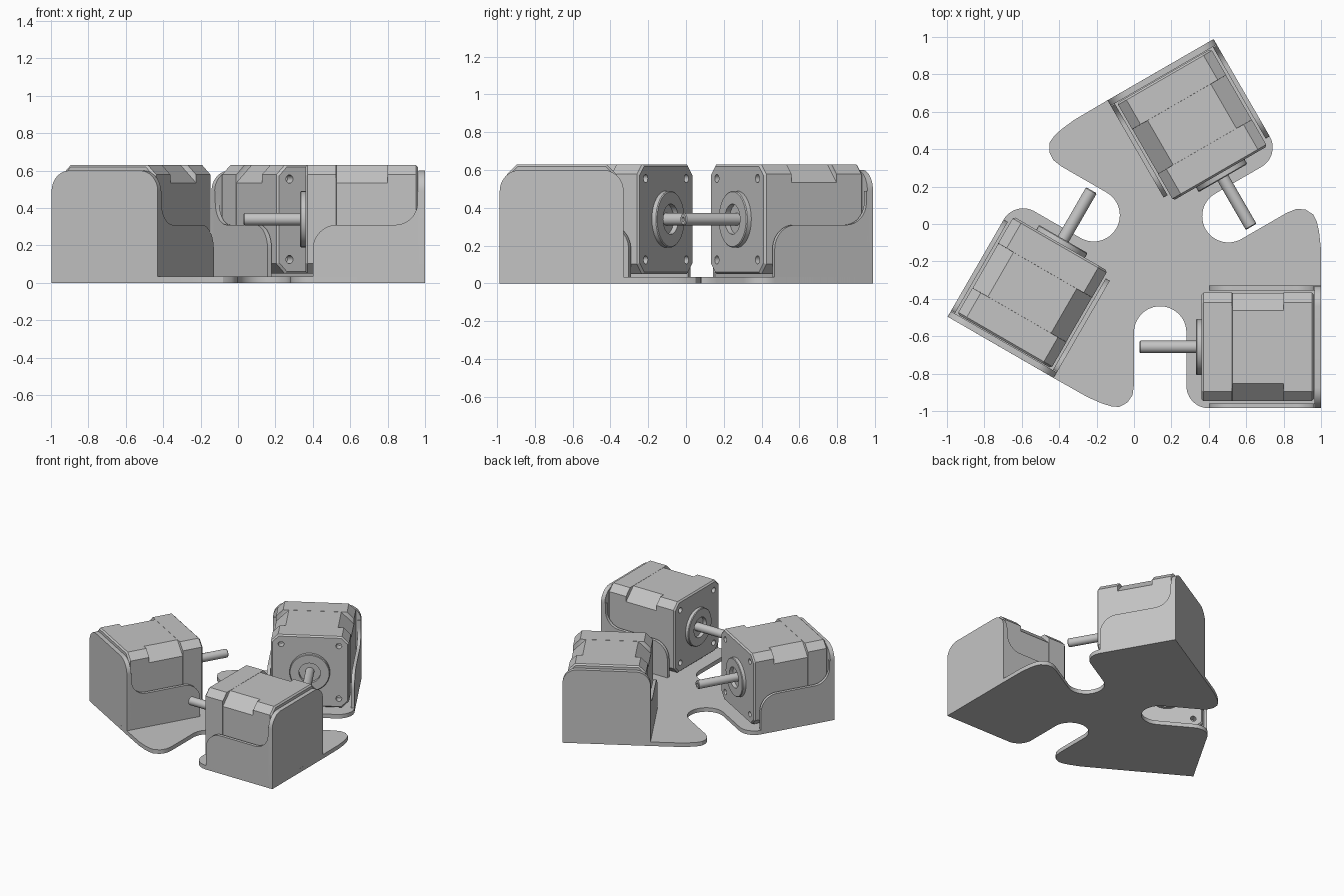
import bpy, bmesh
from math import cos, sin, radians, pi
from mathutils import Matrix, Vector

if "Cube" in bpy.data.objects:
    bpy.data.objects.remove(bpy.data.objects["Cube"], do_unlink=True)

grey = bpy.data.materials.new("plain_grey")
grey.use_nodes = True
COLOUR = (0.55, 0.55, 0.55, 1)
grey.diffuse_color = COLOUR
grey.node_tree.nodes["Principled BSDF"].inputs["Base Color"].default_value = COLOUR

HUB = Vector((0.143, -0.164, 0))   # centre of the threefold symmetry
AXIS_Y, AXIS_Z = -0.657, 0.34      # shaft line of the first motor


def turn(i):
    return (Matrix.Translation(HUB) @ Matrix.Rotation(radians(120 * i), 4, 'Z')
            @ Matrix.Translation(-HUB))


def arc(cx, cy, r, a0, a1, n=12):
    return [(cx + r * cos(radians(a0 + (a1 - a0) * k / n)),
             cy + r * sin(radians(a0 + (a1 - a0) * k / n))) for k in range(n + 1)]


def finish(name, bm):
    bmesh.ops.recalc_face_normals(bm, faces=bm.faces)
    mesh = bpy.data.meshes.new(name)
    bm.to_mesh(mesh)
    bm.free()
    mesh.materials.append(grey)
    ob = bpy.data.objects.new(name, mesh)
    bpy.context.collection.objects.link(ob)
    return ob


def smooth(ob):
    bpy.ops.object.select_all(action='DESELECT')
    ob.select_set(True)
    bpy.context.view_layer.objects.active = ob
    bpy.ops.object.shade_smooth_by_angle(angle=radians(30))


def prism(bm, points, place, offset):
    face = bm.faces.new([bm.verts.new(place(a, b)) for a, b in points])
    new = bmesh.ops.extrude_face_region(bm, geom=[face])["geom"]
    bmesh.ops.translate(bm, vec=offset,
                        verts=[v for v in new if isinstance(v, bmesh.types.BMVert)])


def loft(bm, rings, close=False):
    rings = [[bm.verts.new(p) for p in ring] for ring in rings]
    pairs = list(zip(rings, rings[1:]))
    if close:
        pairs.append((rings[-1], rings[0]))
    else:
        bm.faces.new(rings[0])
        bm.faces.new(rings[-1])
    for r, s in pairs:
        for k in range(len(r)):
            j = (k + 1) % len(r)
            bm.faces.new((r[k], r[j], s[j], s[k]))


def lathe(bm, profile, sides, y=AXIS_Y, z=AXIS_Z, close=False):
    loft(bm, [[(x, y + r * cos(2 * pi * k / sides), z + r * sin(2 * pi * k / sides))
               for k in range(sides)] for x, r in profile], close)


# Base plate: one third of the outline, repeated around the hub
third = [(-0.43, -0.823), (-0.25, -0.925), (-0.17, -0.96), (-0.12, -0.975),
         (-0.08, -0.978), (-0.035, -0.955), (-0.008, -0.915), (0, -0.86)]
third += arc(0.14, -0.58, 0.14, 180, 0, 24)
third += arc(0.40, -0.865, 0.12, 180, 270)
third += [(1, -0.985)]
outline = []
for i in range(3):
    outline += [(turn(i) @ Vector((x, y, 0)))[:2] for x, y in third]
bm = bmesh.new()
prism(bm, outline, lambda a, b: (a, b, 0), (0, 0, 0.033))
smooth(finish("base_plate", bm))

parts = []

# Bracket back wall with rounded top corners
bm = bmesh.new()
back = [(-0.985, 0)] + arc(-0.875, 0.49, 0.11, 180, 90)
back += arc(-0.44, 0.49, 0.11, 90, 0) + [(-0.33, 0)]
prism(bm, back, lambda a, b: (0.966, a, b), (0.034, 0, 0))
parts.append(finish("bracket_back", bm))

# Bracket side walls with a swept front edge
side = [(0.4, 0)] + arc(0.53, 0.18, 0.13, 180, 90)
side += arc(0.84, 0.43, 0.12, 270, 360) + [(0.96, 0.49), (0.98, 0.49), (0.98, 0)]
bm = bmesh.new()
for y in (-0.985, -0.355):
    prism(bm, side, lambda a, b: (a, y, b), (0, 0.025, 0))
parts.append(finish("bracket_sides", bm))

# Motor body: two end caps and a deeper chamfered middle
def octagon(x, h, c):
    pts = [(h, c - h), (h, h - c), (h - c, h), (c - h, h),
           (-h, h - c), (-h, c - h), (c - h, -h), (h - c, -h)]
    return [(x, AXIS_Y + a, AXIS_Z + b) for a, b in pts]

bm = bmesh.new()
loft(bm, [octagon(*s) for s in (
    (0.36, 0.279, 0.047), (0.371, 0.29, 0.052), (0.525, 0.29, 0.052),
    (0.5255, 0.289, 0.094), (0.7995, 0.289, 0.094), (0.80, 0.29, 0.052),
    (0.951, 0.29, 0.052), (0.962, 0.279, 0.047))])
body = finish("motor_body", bm)

# Screw holes in the motor face
bm = bmesh.new()
for dy in (-0.215, 0.215):
    for dz in (-0.215, 0.215):
        lathe(bm, [(0.3, 0.022), (0.42, 0.022)], 16, AXIS_Y + dy, AXIS_Z + dz)
cutter = finish("hole_cutter", bm)
cutter.hide_render = True
cut = body.modifiers.new("screw_holes", 'BOOLEAN')
cut.operation = 'DIFFERENCE'
cut.solver = 'EXACT'
cut.object = cutter
bpy.context.view_layer.objects.active = body
bpy.ops.object.modifier_apply(modifier=cut.name)
bpy.data.objects.remove(cutter, do_unlink=True)
parts.append(body)

# Raised ring around the shaft
bm = bmesh.new()
lathe(bm, [(0.365, 0.15), (0.336, 0.15), (0.331, 0.145),
           (0.331, 0.08), (0.365, 0.08)], 40, close=True)
parts.append(finish("motor_ring", bm))

# Shaft with a small centre dimple
bm = bmesh.new()
lathe(bm, [(0.37, 0.033), (0.035, 0.033), (0.03, 0.028), (0.03, 0.012),
           (0.05, 0.01)], 24)
parts.append(finish("motor_shaft", bm))

# Repeat each motor and bracket three times around the hub
for ob in parts:
    smooth(ob)
    name = ob.name
    for i in (1, 2):
        twin = ob.copy()
        twin.name = f"{name}_{i + 1}"
        twin.matrix_world = turn(i)
        bpy.context.collection.objects.link(twin)
